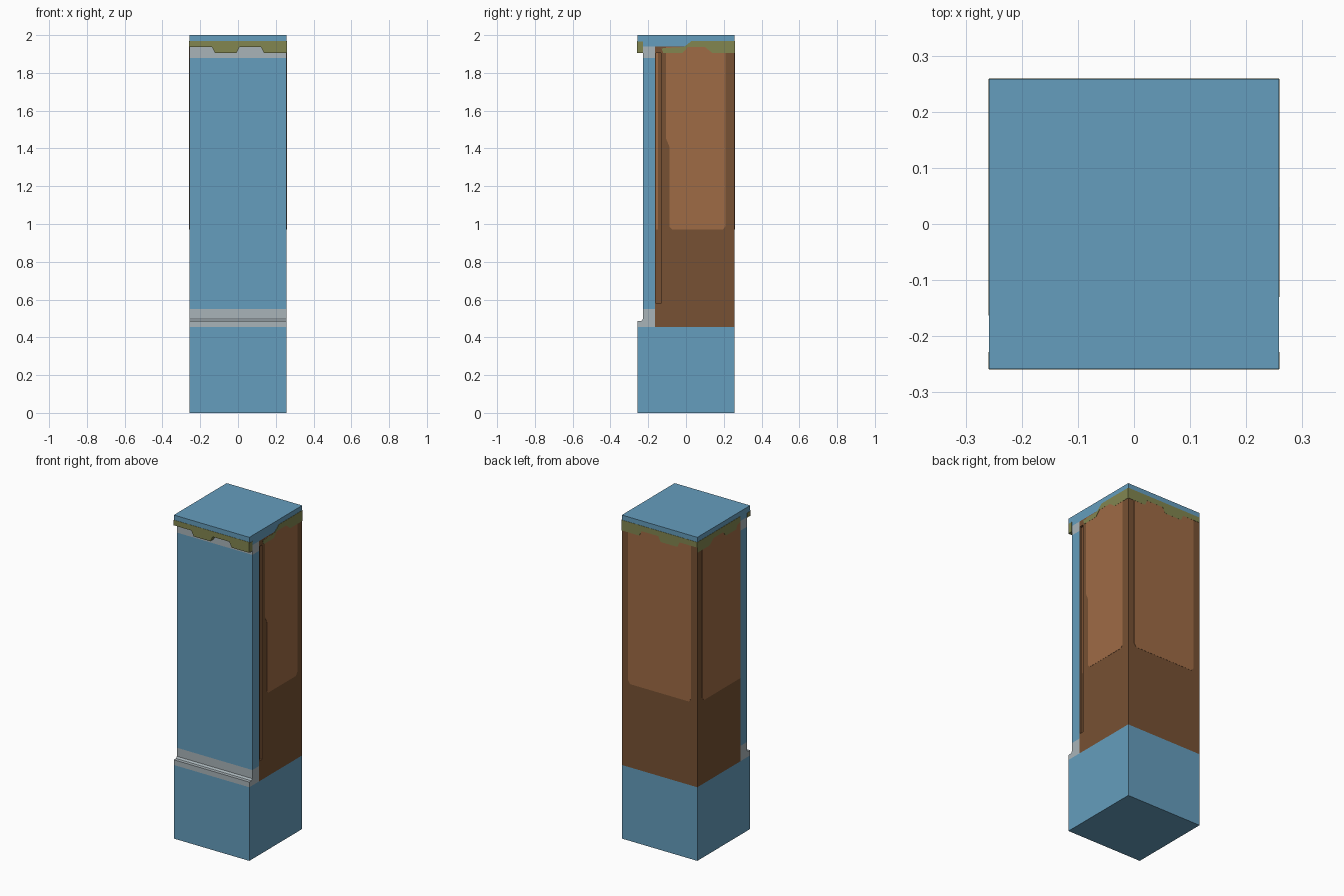
import bpy, bmesh
from mathutils import Vector

if "Cube" in bpy.data.objects:
    bpy.data.objects.remove(bpy.data.objects["Cube"], do_unlink=True)


def material(name, hex_code):
    srgb = [int(hex_code[i:i + 2], 16) / 255 for i in (0, 2, 4)]
    lin = [c / 12.92 if c <= 0.04045 else ((c + 0.055) / 1.055) ** 2.4 for c in srgb] + [1]
    m = bpy.data.materials.new(name)
    m.use_nodes = True
    m.diffuse_color = lin
    m.node_tree.nodes["Principled BSDF"].inputs["Base Color"].default_value = lin
    return m


BLUE = material("blue", "659DBD")
GREY = material("pale_grey", "A9B4B9")
WOOD = material("dark_wood", "775133")
LIGHT = material("light_wood", "9F6B45")
GREEN = material("olive_green", "828650")

H = 0.258                      # half width of the square plan
DOOR_Y, BODY_Y = -0.228, -0.163
BODY_Z, TOP_Z = 0.455, 1.94


def prism(name, profile, axis, lo, hi, mat):
    """Extrude a 2D profile along an axis; x uses (y, z), y uses (x, z)."""
    def point(a, b, t):
        return Vector((t, a, b) if axis == "x" else (a, t, b))
    bm = bmesh.new()
    face = bm.faces.new([bm.verts.new(point(a, b, lo)) for a, b in profile])
    move = point(0, 0, hi - lo)
    ext = bmesh.ops.extrude_face_region(bm, geom=[face])["geom"]
    bmesh.ops.translate(bm, vec=move, verts=[v for v in ext if isinstance(v, bmesh.types.BMVert)])
    bm.faces.ensure_lookup_table()
    bmesh.ops.recalc_face_normals(bm, faces=bm.faces)
    mesh = bpy.data.meshes.new(name)
    bm.to_mesh(mesh)
    bm.free()
    mesh.materials.append(mat)
    ob = bpy.data.objects.new(name, mesh)
    bpy.context.collection.objects.link(ob)
    return ob


def box(name, x, y, z, mat):
    return prism(name, [(y[0], z[0]), (y[1], z[0]), (y[1], z[1]), (y[0], z[1])], "x", *x, mat)


W = (-H, H)

# Base, cap and wooden body
box("base", W, W, (0, BODY_Z), BLUE)
box("cap", W, W, (TOP_Z, 2.0), BLUE)
body = box("body", W, (BODY_Y, H), (BODY_Z, TOP_Z), WOOD)

# Hinge groove down one side of the body
cutter = box("groove_cutter", (H - 0.015, H + 0.05), (BODY_Y + 0.003, -0.133), (0.58, 1.905), WOOD)
cutter.hide_render = True
mod = body.modifiers.new("groove", "BOOLEAN")
mod.object, mod.operation, mod.solver = cutter, "DIFFERENCE", "EXACT"
bpy.context.view_layer.objects.active = body
bpy.ops.object.modifier_apply(modifier="groove")
bpy.data.objects.remove(cutter, do_unlink=True)
box("groove_light_strip", (H - 0.015, H - 0.014), (BODY_Y + 0.003, -0.148), (0.97, 1.905), LIGHT)

# Front door with grey rails
for name, z0, z1, mat in (("door_bottom_rail", BODY_Z, 0.55, GREY),
                          ("door_panel", 0.55, 1.88, BLUE),
                          ("door_top_rail", 1.88, TOP_Z, GREY)):
    box(name, W, (DOOR_Y, BODY_Y), (z0, z1), mat)

# Sill with a small bevel against the door
prism("front_sill", [(-H, BODY_Z), (DOOR_Y, BODY_Y + 0.618), (DOOR_Y, 0.497),
                     (DOOR_Y - 0.009, 0.487), (-H, 0.487)], "x", -H, H, GREY)


def fringe(start, end):
    """Valance outline: alternating low and high steps with sloped sides."""
    low, high, s = 1.905, 1.937, 0.008
    pts = [(start, high), (-0.13 - s, high), (-0.13 + s, low), (-s, low), (s, high),
           (0.13 - s, high), (0.13 + s, low), (end, low)]
    return pts + [(end, 1.97), (start, 1.97)]


def side_fringe(slope):
    pts = [(-0.13, 1.93), (-0.12, 1.905), (-0.02, 1.905), (0.01, 1.937),
           (0.10, 1.937), (0.14, 1.905), (H, 1.905), (H, 1.97)]
    return pts + ([(0.03, 1.97), (-0.01, 1.937)] if slope else [(BODY_Y, 1.97), (BODY_Y, 1.937)])


# Green valance: hanging strip at the front, thin plates elsewhere
T = 0.0015
prism("front_valance", fringe(-H, H), "y", -H - T, DOOR_Y, GREEN)
prism("back_valance", fringe(-H, H), "y", H, H + T, GREEN)
prism("valance_right_side", side_fringe(True), "x", H, H + T, GREEN)
prism("valance_left_side", side_fringe(False), "x", -H - T, -H, GREEN)
for s, name in ((1, "valance_end_a"), (-1, "valance_end_b")):
    box(name, sorted((s * H, s * (H + T))), (-H, DOOR_Y), (1.937 if s < 0 else 1.905, 1.965), GREEN)


# Light wood panels with clipped lower corners
def panel(a, b):
    return [(a + 0.015, 0.97), (b - 0.015, 0.97), (b, 0.99), (b, 1.937), (a, 1.937), (a, 0.99)]


P = 0.001
prism("panel_back", panel(-0.215, 0.215), "y", H, H + P, LIGHT)
prism("panel_plain_side", [(BODY_Y, 0.97)] + panel(BODY_Y, 0.21)[1:4] + [(BODY_Y, 1.937)],
      "x", -H - P, -H, LIGHT)
prism("panel_groove_side", panel(-0.088, 0.21)[:4] + [(-0.105, 1.937), (-0.105, 1.45),
      (-0.088, 1.41), (-0.088, 0.985)], "x", H, H + P, LIGHT)
